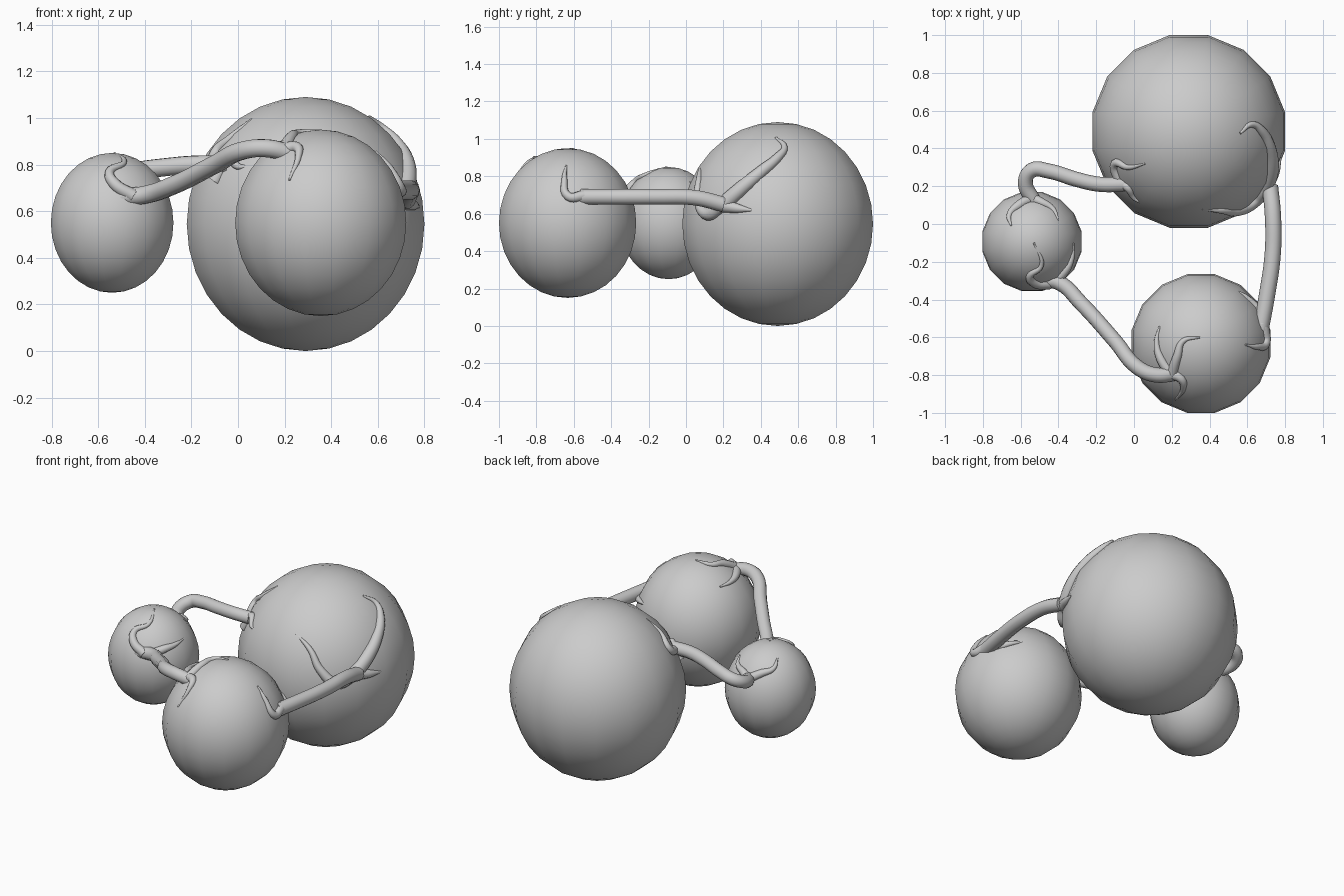
import bpy, math
from mathutils import Vector, Matrix

if "Cube" in bpy.data.objects:
    bpy.data.objects.remove(bpy.data.objects["Cube"])

grey = bpy.data.materials.new("plain_grey")
grey.use_nodes = True
grey.diffuse_color = (0.6, 0.6, 0.6, 1)
grey.node_tree.nodes["Principled BSDF"].inputs["Base Color"].default_value = (0.6, 0.6, 0.6, 1)

SEGMENTS = 16


def ball(name, centre, width, height):
    """Sixteen-sided sphere, flats facing the axes; returns (centre, radii)."""
    r = width / math.cos(math.pi / SEGMENTS)
    bpy.ops.mesh.primitive_uv_sphere_add(segments=SEGMENTS, ring_count=16, radius=1)
    ob = bpy.context.object
    ob.name = name
    ob.data.transform(Matrix.Translation(centre) @ Matrix.Diagonal((r, r, height, 1))
                      @ Matrix.Rotation(math.pi / SEGMENTS, 4, 'Z'))
    ob.data.materials.append(grey)
    ob.data.shade_smooth()
    return Vector(centre), Vector((width, width, height))


def on_ball(b, p):
    """Place a plan point, or pull a 3D point, onto the ball's surface."""
    c, r = b
    if len(p) == 2:
        dx, dy = (p[0] - c.x) / r.x, (p[1] - c.y) / r.y
        return Vector((p[0], p[1], c.z + r.z * math.sqrt(max(0, 1 - dx * dx - dy * dy))))
    d = Vector(p) - c
    return c + d / Vector((d.x / r.x, d.y / r.y, d.z / r.z)).length


def tube(name, points, radii):
    """Smooth round tube through the points, converted to a mesh."""
    cu = bpy.data.curves.new(name, 'CURVE')
    cu.dimensions = '3D'
    cu.bevel_depth = 1
    cu.bevel_resolution = 3
    cu.resolution_u = 6
    cu.use_fill_caps = True
    sp = cu.splines.new('BEZIER')
    sp.bezier_points.add(len(points) - 1)
    for bp, p, r in zip(sp.bezier_points, points, radii):
        bp.co, bp.radius = p, r
        bp.handle_left_type = bp.handle_right_type = 'AUTO'
    ob = bpy.data.objects.new(name, cu)
    bpy.context.collection.objects.link(ob)
    bpy.ops.object.select_all(action='DESELECT')
    ob.select_set(True)
    bpy.context.view_layer.objects.active = ob
    bpy.ops.object.convert(target='MESH')
    ob = bpy.context.object
    ob.data.materials.clear()
    ob.data.materials.append(grey)
    bpy.ops.object.shade_smooth_by_angle(angle=math.radians(60))


def arm(name, points, thick=0.04):
    tube(name, points, [thick] * len(points))


def tendril(name, b, points, thick=0.03):
    n = len(points)
    tube(name, [on_ball(b, p) for p in points],
         [thick * (1 - 0.85 * (i / (n - 1)) ** 1.3) for i in range(n)])


large = ball("large_ball", (0.29, 0.49, 0.545), 0.51, 0.545)
medium = ball("medium_ball", (0.355, -0.633, 0.55), 0.367, 0.40)
small = ball("small_ball", (-0.54, -0.093, 0.55), 0.263, 0.30)

# Arm from small to medium ball
arm("front_arm", [(-0.5, -0.3, 0.66), (-0.4, -0.31, 0.67), (-0.28, -0.42, 0.71),
                  (-0.1, -0.62, 0.8), (0.02, -0.76, 0.86), (0.12, -0.8, 0.87), (0.22, -0.79, 0.85)])
tendril("small_front_tendril", small,
        [(-0.45, -0.31, 0.66), (-0.53, -0.29, 0.70), (-0.55, -0.26, 0.75), (-0.49, -0.22), (-0.53, -0.1)])
tendril("small_side_tendril", small, [(-0.42, -0.3, 0.66), (-0.36, -0.24), (-0.33, -0.18), (-0.32, -0.1)])
tendril("medium_back_tendril", medium, [(0.2, -0.8), (0.14, -0.71), (0.12, -0.63), (0.135, -0.54)])
tendril("medium_top_tendril", medium, [(0.2, -0.8), (0.23, -0.7), (0.26, -0.62), (0.35, -0.6)])
tendril("medium_front_tendril", medium, [(0.18, -0.79), (0.25, -0.82), (0.26, -0.87), (0.22, -0.93)])

# Arm from small to large ball
arm("back_arm", [(-0.53, 0.12, 0.69), (-0.575, 0.22, 0.72), (-0.54, 0.285, 0.75), (-0.45, 0.28, 0.77),
                 (-0.3, 0.235, 0.79), (-0.18, 0.21, 0.8), (-0.05, 0.21, 0.8)])
tendril("small_left_tendril", small, [(-0.53, 0.14), (-0.61, 0.1), (-0.66, 0.05), (-0.65, -0.01)])
tendril("small_top_tendril", small, [(-0.55, 0.14), (-0.5, 0.12), (-0.43, 0.08), (-0.4, 0.02)])
tendril("large_top_tendril", large, [(-0.07, 0.21), (-0.1, 0.32), (-0.03, 0.3), (0.06, 0.32)])
tendril("large_front_tendril", large, [(-0.1, 0.21), (-0.04, 0.2), (0, 0.14), (0.04, 0.11)])

# Arm from medium to large ball
arm("side_arm", [(0.67, -0.56, 0.69), (0.7, -0.4, 0.69), (0.735, -0.15, 0.69),
                 (0.735, 0.05, 0.685), (0.72, 0.2, 0.65)], 0.043)
tendril("large_long_tendril", large,
        [(0.72, 0.18, 0.65), (0.75, 0.28, 0.74), (0.74, 0.4, 0.84), (0.71, 0.49, 0.93),
         (0.65, 0.53, 0.99), (0.57, 0.48, 1.02)], 0.045)
tendril("large_inner_tendril", large,
        [(0.7, 0.18, 0.64), (0.65, 0.1, 0.6), (0.55, 0.06, 0.68), (0.47, 0.07), (0.36, 0.08)], 0.04)
tendril("large_outer_tendril", large, [(0.72, 0.18, 0.65), (0.75, 0.27, 0.63), (0.78, 0.35, 0.62)], 0.04)
tendril("medium_inner_tendril", medium, [(0.67, -0.54, 0.7), (0.66, -0.45, 0.68), (0.62, -0.38, 0.7), (0.54, -0.35)])
tendril("medium_upper_tendril", medium, [(0.67, -0.55, 0.69), (0.69, -0.63, 0.69), (0.65, -0.65), (0.59, -0.64)])
